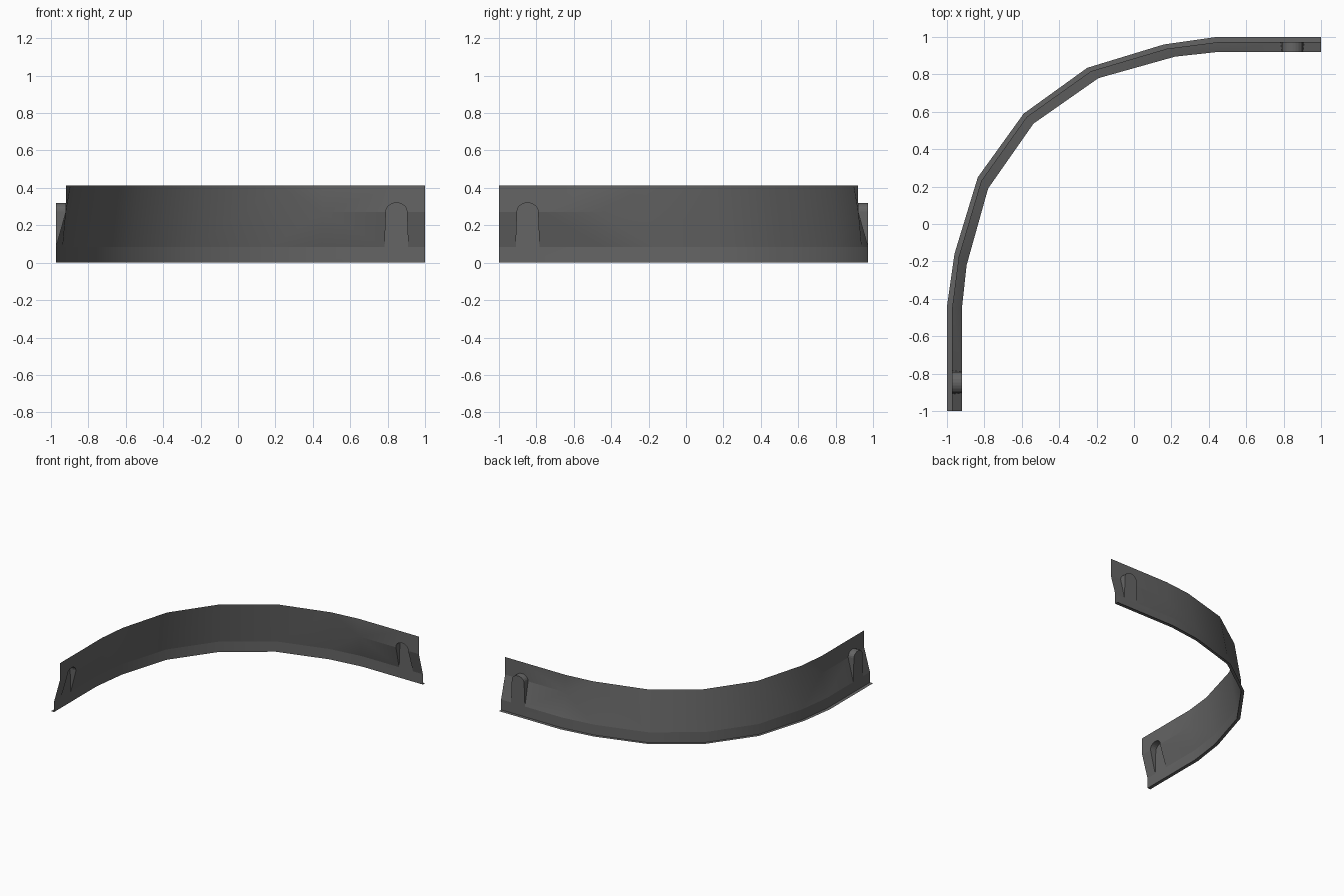
import bpy, bmesh, math
from mathutils import Vector

if "Cube" in bpy.data.objects:
    bpy.data.objects.remove(bpy.data.objects["Cube"], do_unlink=True)

grey = bpy.data.materials.new("dark_grey_plastic")
grey.use_nodes = True
grey.diffuse_color = (0.13, 0.13, 0.13, 1)
grey.node_tree.nodes["Principled BSDF"].inputs["Base Color"].default_value = (0.13, 0.13, 0.13, 1)

TOP, MID, LOW = 0.414, 0.27, 0.085          # heights of the wall breaks
IN, OUT, RIM = 0.92, 0.972, 1.0             # offsets of wall, skirt and lip

# Plan of half the arc, from the straight end to the corner
top_line = [(0.45, IN), (0.22, 0.895), (-0.19, 0.78), (-0.537, 0.537)]
low_line = [(0.445, OUT), (0.175, 0.937), (-0.23, 0.817), (-0.573, 0.573)]
rim_line = [(0.44, RIM), (0.16, 0.96), (-0.25, 0.835), (-0.59, 0.59)]


def at(line, z):
    return [(x, y, z) for x, y in line]


def strip(a, b):
    return [(a[i], a[i + 1], b[i + 1], b[i]) for i in range(len(a) - 1)]


def build(name, faces, facing):
    """Mesh from half the faces, mirrored across the diagonal of the plan."""
    bm = bmesh.new()
    for f in faces:
        bm.faces.new([bm.verts.new(p) for p in f])
        bm.faces.new([bm.verts.new((-y, -x, z)) for x, y, z in reversed(f)])
    bmesh.ops.remove_doubles(bm, verts=bm.verts, dist=0.0005)
    for f in bm.faces:
        f.normal_update()
        if f.normal.dot(facing(f)) < 0:
            f.normal_flip()
        f.smooth = True
    # Crisp horizontal breaks, soft bends along the arc
    for e in bm.edges:
        level = abs(e.verts[0].co.z - e.verts[1].co.z) < 0.001
        e.smooth = not (level or e.calc_face_angle(0) > math.radians(28))
    mesh = bpy.data.meshes.new(name)
    bm.to_mesh(mesh)
    bm.free()
    mesh.materials.append(grey)
    obj = bpy.data.objects.new(name, mesh)
    bpy.context.collection.objects.link(obj)


# Arched clip opening in the straight end
cx, base_w, arch_w, rise = 0.847, 0.063, 0.056, 0.05
steps = 10
arch = [(cx - arch_w, MID)]
for i in range(steps + 1):
    a = math.pi * (1 - i / steps)
    arch.append((cx + arch_w * math.cos(a), MID + 0.005 + (rise - 0.005) * math.sin(a)))
arch.append((cx + arch_w, MID))
on_wall = [(x, IN, z) for x, z in arch]
on_front = [(x, OUT, z) for x, z in arch]
foot = [(cx - base_w, OUT, LOW), (cx + base_w, OUT, LOW)]

# Wall: straight end around the opening, then the arc
top, low, rim = at(top_line, TOP), at(low_line, LOW), at(rim_line, 0)
bottom = at(low_line, 0)
mid0 = (top_line[0][0], IN, MID)
end = {k: (1, y, z) for k, y, z in
       (("top", IN, TOP), ("mid", IN, MID), ("low", OUT, LOW), ("bottom", OUT, 0), ("rim", RIM, 0))}
crown = len(on_wall) // 2
peak = (on_wall[crown][0], IN, TOP)
wall = [
    [top[0], mid0] + on_wall[:crown + 1] + [peak],
    [peak] + on_wall[crown:] + [end["mid"], end["top"]],
    [mid0, on_wall[0], foot[0], low[0]],
    [on_wall[-1], end["mid"], end["low"], foot[1]],
    [low[0], foot[0], foot[1], end["low"], end["bottom"], bottom[0]],
    [top[0], top[1], mid0],
    [mid0, top[1], low[1]],
    [mid0, low[1], low[0]],
]
wall += strip(top[1:], low[1:]) + strip(low, bottom)


def outward(f):
    c = f.calc_center_median()
    return Vector((c.x - 0.45, c.y + 0.45, 0)) if c.x < 0.45 and c.y > -0.45 else (
        Vector((0, 1, 0)) if c.y > 0 else Vector((-1, 0, 0)))


build("wall_panel", wall, outward)

# Flat lip along the foot of the wall
lip = strip([end["bottom"]] + bottom, [end["rim"]] + rim)
build("base_lip", lip, lambda f: Vector((0, 0, 1)))

# Clip pockets: flat front plus the arched sides
pocket = [on_front + foot[::-1]] + strip(on_wall, on_front)
pocket += [[on_wall[0], on_front[0], foot[0]], [on_wall[-1], on_front[-1], foot[1]]]


def from_pocket(f):
    c = f.calc_center_median()
    back = Vector((cx, IN - 0.01, 0.2)) if c.y > 0 else Vector((0.01 - IN, -cx, 0.2))
    return c - back


build("clip_pockets", pocket, from_pocket)
